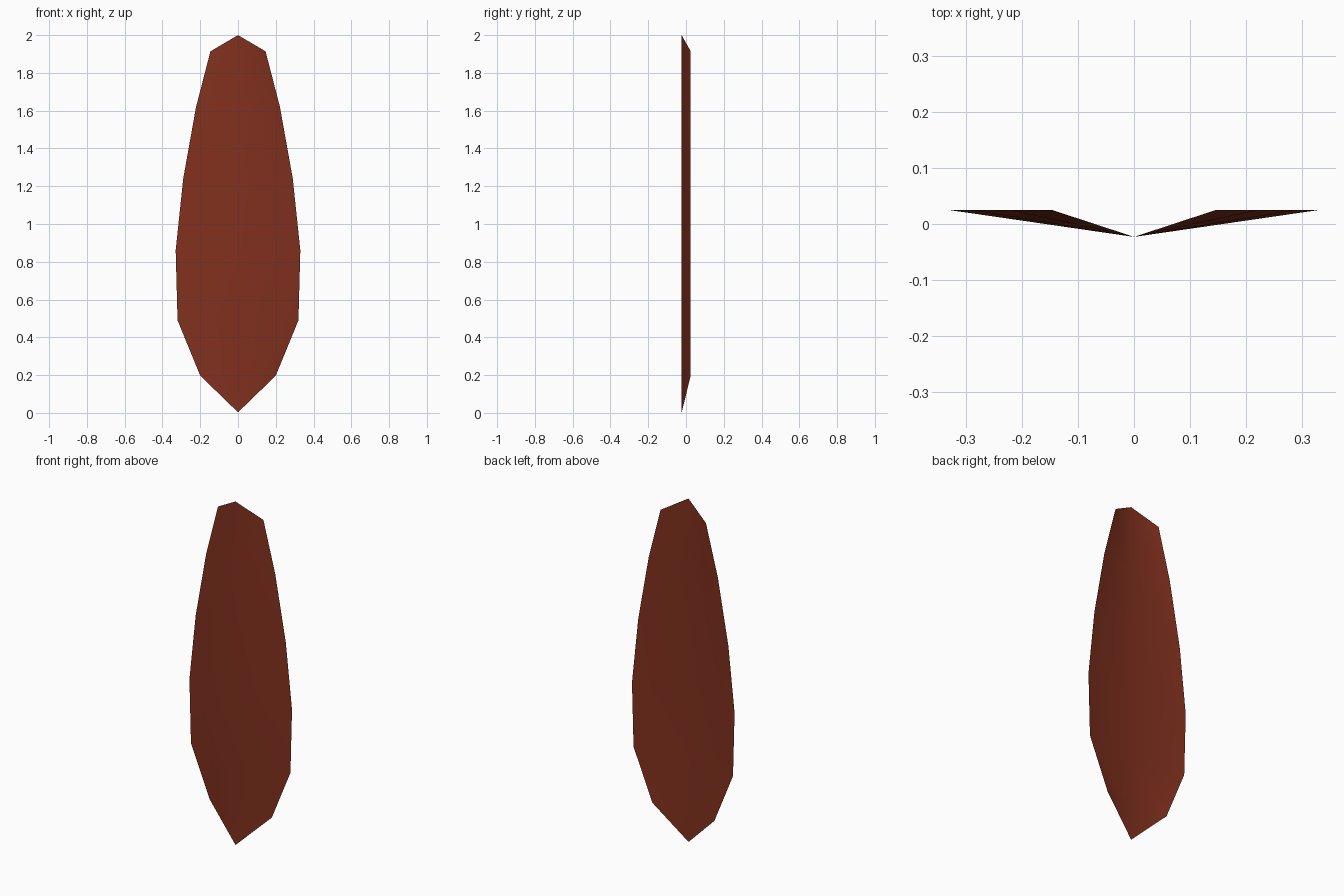
import bpy, bmesh

if "Cube" in bpy.data.objects:
    bpy.data.objects.remove(bpy.data.objects["Cube"])

# Half-width and height of each row, from the base point to the tip
ROWS = [(0.20, 0.197), (0.32, 0.49), (0.33, 0.86), (0.29, 1.24),
        (0.222, 1.62), (0.146, 1.914)]
RIB_Y, EDGE_Y = -0.023, 0.025

# Leaf blade: two flat-ish halves folded along a straight midrib
bm = bmesh.new()
base = bm.verts.new((0, RIB_Y, 0.003))
tip = bm.verts.new((0, RIB_Y, 2.0))
rib = [bm.verts.new((0, RIB_Y, z)) for w, z in ROWS]
for side in (-1, 1):
    edge = [bm.verts.new((side * w, EDGE_Y, z)) for w, z in ROWS]
    faces = [(base, edge[0], rib[0]), (rib[-1], edge[-1], tip)]
    faces += [(rib[i], edge[i], edge[i + 1], rib[i + 1]) for i in range(len(ROWS) - 1)]
    for f in faces:
        bm.faces.new(f if side > 0 else f[::-1])

mesh = bpy.data.meshes.new("leaf_blade")
bm.to_mesh(mesh)
bm.free()
mesh.shade_smooth()

leaf = bpy.data.objects.new("leaf_blade", mesh)
bpy.context.collection.objects.link(leaf)

# Reddish brown
mat = bpy.data.materials.new("red_brown")
mat.diffuse_color = (0.22, 0.03, 0.013, 1)
mat.use_nodes = True
mat.node_tree.nodes["Principled BSDF"].inputs["Base Color"].default_value = mat.diffuse_color
mesh.materials.append(mat)
